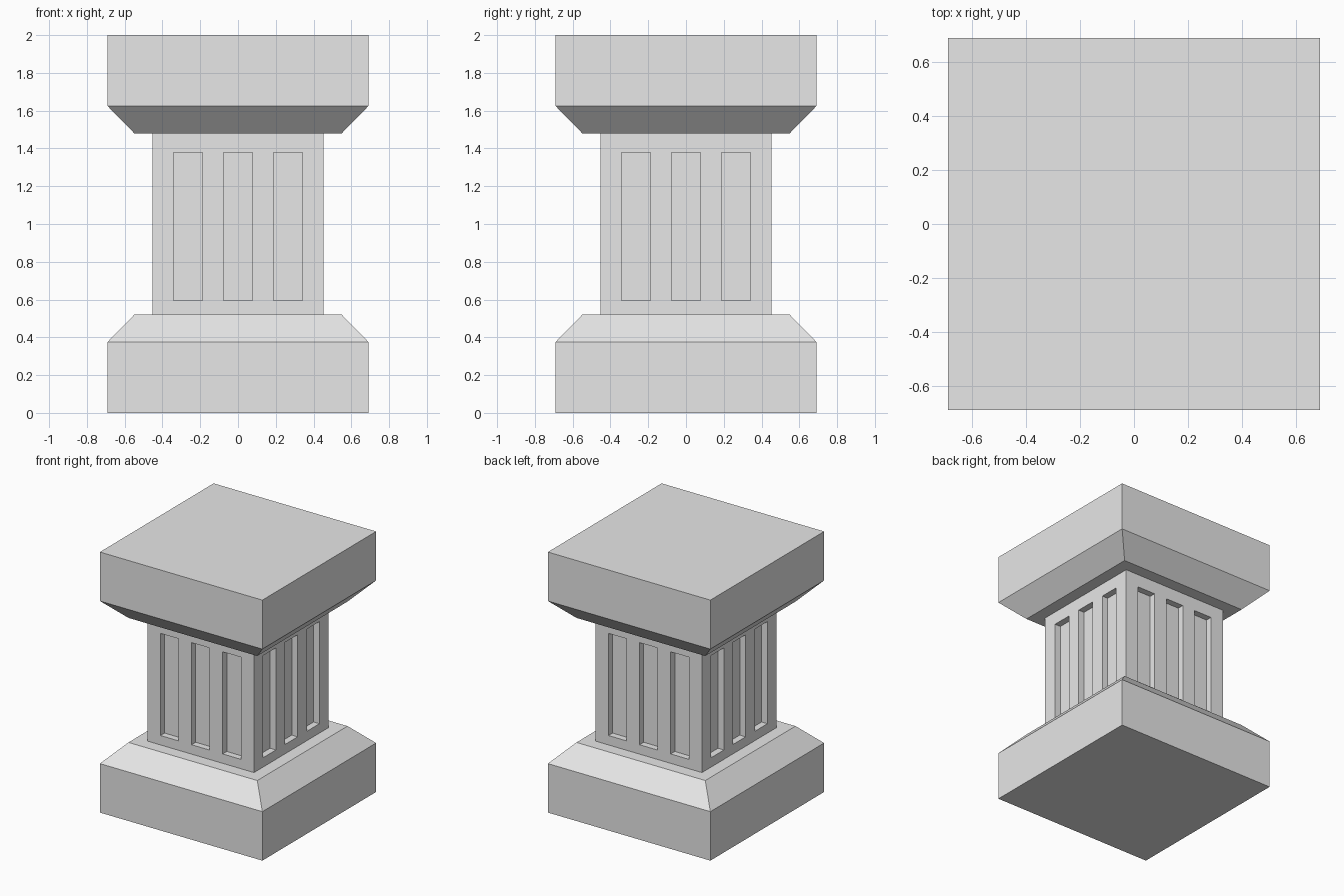
import bpy
import bmesh
from math import pi
from mathutils import Matrix, Vector

cube = bpy.data.objects.get("Cube")
if cube:
    bpy.data.objects.remove(cube, do_unlink=True)

stone = bpy.data.materials.new("grey_stone")
stone.use_nodes = True
stone.diffuse_color = (0.8, 0.8, 0.8, 1)
stone.node_tree.nodes["Principled BSDF"].inputs["Base Color"].default_value = (0.8, 0.8, 0.8, 1)

HEIGHT = 2.0
BLOCK, NECK, SHAFT = 0.69, 0.547, 0.453     # half widths
EDGE_Z, NECK_Z = 0.376, 0.522               # block edge and neck heights
FLUTE_W, PITCH, DEPTH = 0.154, 0.264, 0.05
FLUTE_Z = (0.594, 1.378)


def add_object(name, bm):
    bmesh.ops.recalc_face_normals(bm, faces=bm.faces)
    mesh = bpy.data.meshes.new(name)
    bm.to_mesh(mesh)
    bm.free()
    mesh.materials.append(stone)
    obj = bpy.data.objects.new(name, mesh)
    bpy.context.collection.objects.link(obj)


def square_block(name, profile):
    """Stack square rings of (half width, height) and cap both ends."""
    bm = bmesh.new()
    rings = [[bm.verts.new((sx * r, sy * r, z))
              for sx, sy in ((-1, -1), (1, -1), (1, 1), (-1, 1))]
             for r, z in profile]
    for low, high in zip(rings, rings[1:]):
        for i in range(4):
            j = (i + 1) % 4
            bm.faces.new((low[i], low[j], high[j], high[i]))
    bm.faces.new(rings[0][::-1])
    bm.faces.new(rings[-1])
    add_object(name, bm)


# Base and its mirrored capital
profile = [(BLOCK, 0), (BLOCK, EDGE_Z), (NECK, NECK_Z)]
square_block("base", profile)
square_block("capital", [(r, HEIGHT - z) for r, z in reversed(profile)])

# Shaft: four panels, each with three recessed flutes
xs = [-SHAFT]
for k in (-1, 0, 1):
    xs += [k * PITCH - FLUTE_W / 2, k * PITCH + FLUTE_W / 2]
xs.append(SHAFT)
zs = [NECK_Z, *FLUTE_Z, HEIGHT - NECK_Z]

bm = bmesh.new()
for side in range(4):
    turn = Matrix.Rotation(side * pi / 2, 4, "Z")
    grid = [[bm.verts.new(turn @ Vector((x, -SHAFT, z))) for x in xs] for z in zs]
    flutes = []
    for row in range(len(zs) - 1):
        for col in range(len(xs) - 1):
            face = bm.faces.new((grid[row][col], grid[row][col + 1],
                                 grid[row + 1][col + 1], grid[row + 1][col]))
            if row == 1 and col % 2 == 1:
                flutes.append(face)
    sunk = bmesh.ops.extrude_discrete_faces(bm, faces=flutes)["faces"]
    verts = list({v for f in sunk for v in f.verts})
    bmesh.ops.translate(bm, verts=verts, vec=turn @ Vector((0, DEPTH, 0)))
bmesh.ops.remove_doubles(bm, verts=bm.verts, dist=0.0001)
# Merge the flat panel strips and close the hidden ends
bmesh.ops.holes_fill(bm, edges=[e for e in bm.edges if e.is_boundary], sides=0)
add_object("fluted_shaft", bm)
